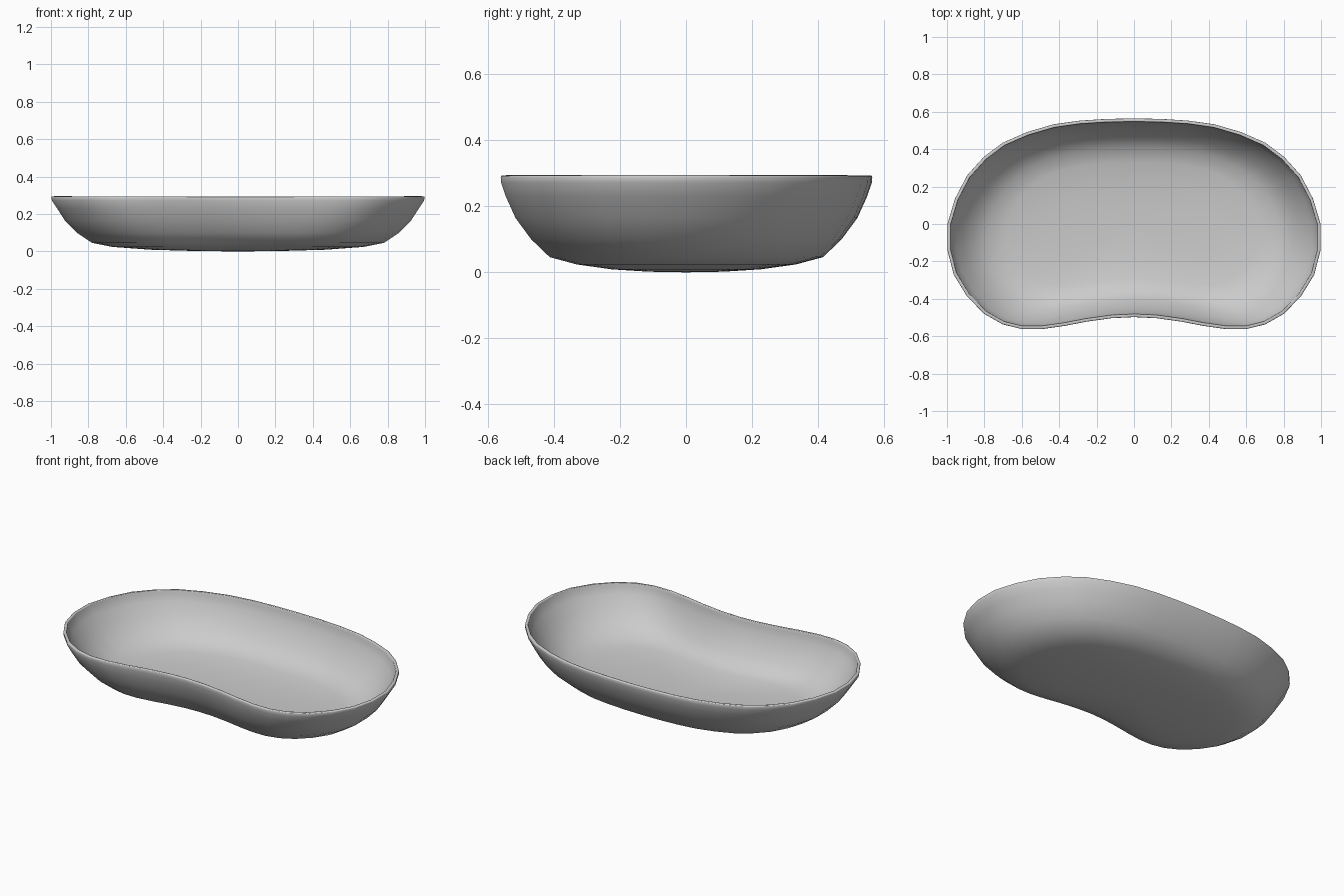
import bpy, bmesh

if "Cube" in bpy.data.objects:
    bpy.data.objects.remove(bpy.data.objects["Cube"])

# Right half of the kidney-shaped rim, from back centre round to front centre
half = [(0, .565), (.15, .562), (.29, .553), (.43, .533), (.57, .492), (.70, .435),
        (.80, .36), (.89, .26), (.955, .135), (.995, 0), (.995, -.14), (.962, -.27),
        (.892, -.385), (.80, -.48), (.70, -.537), (.60, -.562), (.49, -.562),
        (.37, -.545), (.25, -.522), (.12, -.504), (0, -.498)]
outline = half + [(-x, y) for x, y in half[-2:0:-1]]

# Wall profile: x scale, y scale, height
profile = [(1.003, 1, .293), (1, .997, .272), (.972, .972, .23), (.93, .92, .165),
           (.866, .835, .10), (.785, .735, .046), (.675, .59, .024),
           (.47, .40, .009), (.22, .2, .002)]

bm = bmesh.new()
rings = [[bm.verts.new((x * sx, y * sy, z)) for x, y in outline] for sx, sy, z in profile]
n = len(outline)
for a, b in zip(rings, rings[1:]):
    for i in range(n):
        j = (i + 1) % n
        bm.faces.new((a[i], a[j], b[j], b[i]))
centre = bm.verts.new((0, 0, 0))
for i in range(n):
    bm.faces.new((rings[-1][i], rings[-1][(i + 1) % n], centre))

# Make the normals point out and down, so the wall thickens inwards
bm.normal_update()
bm.faces.ensure_lookup_table()
if bm.faces[-1].normal.z > 0:
    bmesh.ops.reverse_faces(bm, faces=bm.faces[:])

mesh = bpy.data.meshes.new("kidney_dish")
bm.to_mesh(mesh)
bm.free()
dish = bpy.data.objects.new("kidney_dish", mesh)
bpy.context.collection.objects.link(dish)

# Thin shell with a softened rim
shell = dish.modifiers.new("shell", 'SOLIDIFY')
shell.thickness = .018
shell.offset = -1
rim = dish.modifiers.new("rim", 'BEVEL')
rim.width = .004
rim.segments = 2
rim.limit_method = 'ANGLE'
rim.angle_limit = 1.0

bpy.context.view_layer.objects.active = dish
dish.select_set(True)
bpy.ops.object.shade_smooth_by_angle(angle=1.0)
